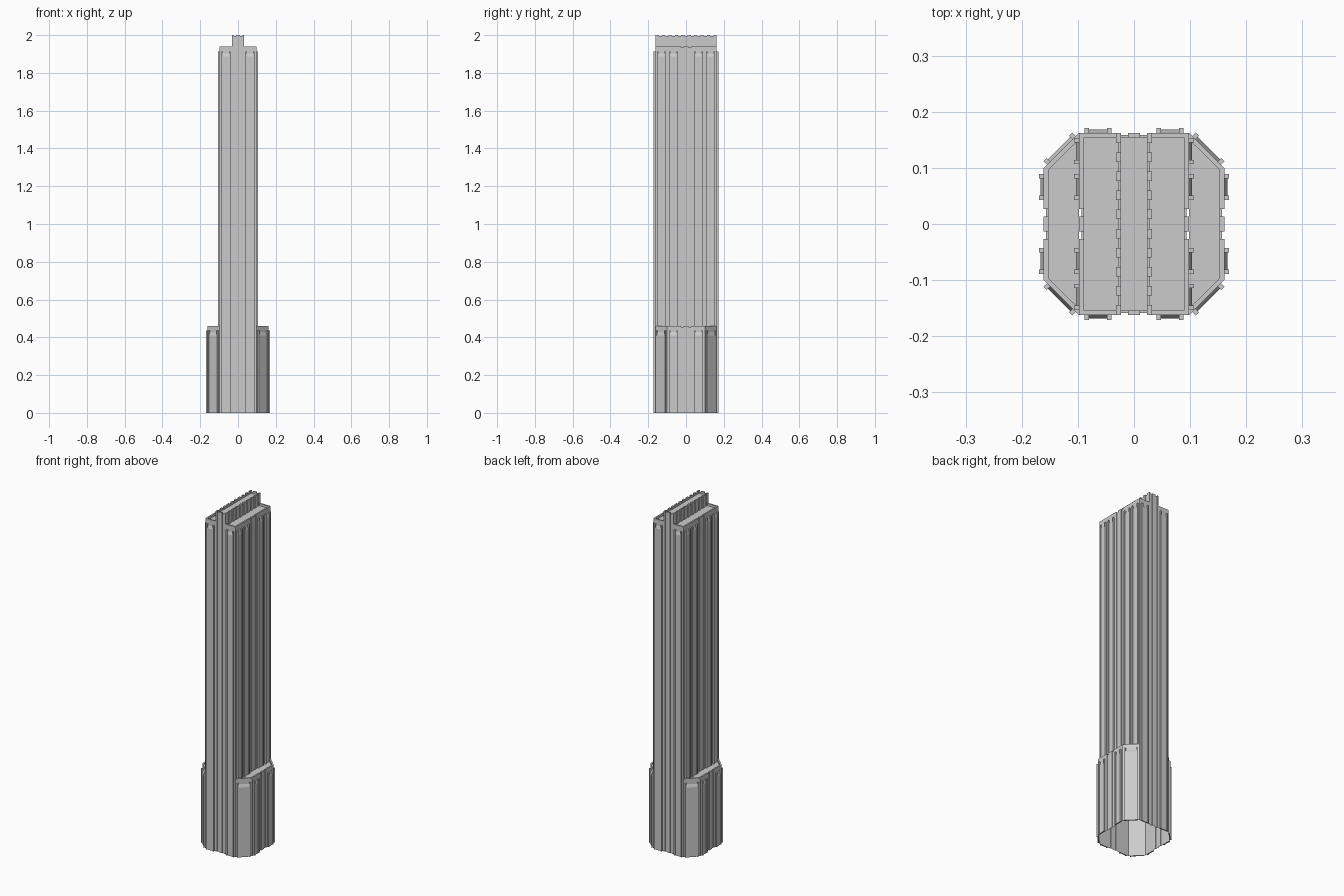
import bpy, bmesh, math
from mathutils import Vector as V

if "Cube" in bpy.data.objects:
    bpy.data.objects.remove(bpy.data.objects["Cube"])

RIM, GROOVE, DIP = 0.0085, 0.004, 0.006


def finish(bm, name):
    bmesh.ops.remove_doubles(bm, verts=bm.verts, dist=1e-5)
    me = bpy.data.meshes.new(name)
    bm.to_mesh(me)
    bm.free()
    ob = bpy.data.objects.new(name, me)
    bpy.context.collection.objects.link(ob)
    return ob


def meet(p, d, q, e):
    # intersection of two 2D lines
    t = ((q.x - p.x) * e.y - (q.y - p.y) * e.x) / (d.x * e.y - d.y * e.x)
    return p + d * t


def shell(name, corners, grooves, bottoms, top, roof):
    """Bottomless walls with a parapet and sunken roof. Corners run anticlockwise.
    Per edge: groove list (centre, width) and wall bottom (None = no wall)."""
    n = len(corners)
    c = [V(p) for p in corners]
    d = [(c[(i + 1) % n] - c[i]).normalized() for i in range(n)]
    inw = [V((-e.y, e.x)) for e in d]
    ins = [0 if b is None else RIM for b in bottoms]
    inner = [meet(c[i - 1] + inw[i - 1] * ins[i - 1], d[i - 1],
                  c[i] + inw[i] * ins[i], d[i]) for i in range(n)]
    bm = bmesh.new()

    def face(*pts):
        bm.faces.new([bm.verts.new(p) for p in pts])

    def up(p, z):
        return V((p.x, p.y, z))

    for i in range(n):
        if bottoms[i] is None:
            continue
        j = (i + 1) % n
        mid = (c[i] + c[j]) / 2
        row = [(c[i], inner[i], top)]
        for at, w in grooves[i]:
            for off, deep in ((-w / 2, 0), (-w / 2, 1), (w / 2, 1), (w / 2, 0)):
                o = mid + d[i] * (at + off)
                row.append((o + inw[i] * GROOVE * deep, o + inw[i] * RIM, top - DIP * deep))
        row.append((c[j], inner[j], top))
        for (a, ai, az), (b, bi, bz) in zip(row, row[1:]):
            face(up(a, bottoms[i]), up(b, bottoms[i]), up(b, bz), up(a, az))
            face(up(a, az), up(b, bz), up(bi, bz), up(ai, az))
            if (ai - bi).length > 1e-5:
                face(up(ai, az), up(bi, bz), up(bi, roof), up(ai, roof))
    face(*[up(p, roof) for p in inner])
    return finish(bm, name)


def prism(bm, o, t, out, a, b, depth, z0, z_in, z_out):
    # upright block on a wall, its top sloping from z_in to z_out
    v = []
    for s, dep, z in ((a, -.001, z_in), (a, depth, z_out), (b, depth, z_out), (b, -.001, z_in)):
        p = o + t * s + out * dep
        v.append((bm.verts.new((p.x, p.y, z0)), bm.verts.new((p.x, p.y, z))))
    for k in range(4):
        (p, q), (r, s) = v[k], v[(k + 1) % 4]
        bm.faces.new((p, r, s, q))
    bm.faces.new([x[1] for x in v])
    bm.faces.new([x[0] for x in reversed(v)])


def ribs(name, specs):
    # each rib: two slim posts with a slope-topped panel between them
    bm = bmesh.new()
    for (x, y), ang, length, z0, z1 in specs:
        o = V((x, y))
        out = V((math.cos(ang), math.sin(ang)))
        t = V((-out.y, out.x))
        h = length / 2
        prism(bm, o, t, out, -h, -h + .008, .0085, z0, z1, z1)
        prism(bm, o, t, out, h - .008, h, .0085, z0, z1, z1)
        prism(bm, o, t, out, -h + .008, h - .008, .0055, z0, z1 - .005, z1 - .025)
    return finish(bm, name)


X, Y, S, B = 0.098, 0.1625, 0.032, 0.161
pair = [(-.02, .014), (.02, .014)]
end_pair = [(-.017, .012), (.017, .012)]
LOW = 0.447
ROOF = 1.927

# Main slab: end walls reach the ground, side walls rise from the wing roofs
shell("main_slab", [(-X, -Y), (X, -Y), (X, Y), (-X, Y)],
      [end_pair, pair, end_pair, pair], [0, LOW, 0, LOW], 1.94, ROOF)

# Raised central spine with closely spaced grooves
teeth = [(k * .034, .017) for k in range(-4, 5)]
shell("roof_spine", [(-S, -Y), (S, -Y), (S, Y), (-S, Y)],
      [end_pair, teeth, end_pair, teeth], [ROOF] * 4, 2.0, 1.985)

# Low chamfered wings on both sides
for s, side in ((1, "right"), (-1, "left")):
    pts = [(X, -Y), (B, -.1), (B, .1), (X, Y)]
    shell(side + "_wing", [(x * s, y * s) for x, y in pts],
          [[], pair, [], []], [0, 0, 0, None], 0.46, LOW)

# Ribs on every wall
ends, sides, wings = [], [], []
for s in (1, -1):
    a = 0 if s == 1 else math.pi
    for m in (1, -1):
        ends.append(((.064 * m, Y * s), math.pi / 2 * s, .048, 0, 1.912))
        sides.append(((X * s, .066 * m), a, .047, LOW, 1.912))
        sides.append(((X * s, .130 * m), a, .047, LOW, 1.912))
        wings.append(((B * s, .066 * m), a, .047, 0, .435))
        wings.append((((X + B) / 2 * s, (Y + .1) / 2 * m), math.atan2(m, s), .072, 0, .435))
ribs("end_wall_ribs", ends)
ribs("side_wall_ribs", sides)
ribs("wing_ribs", wings)
